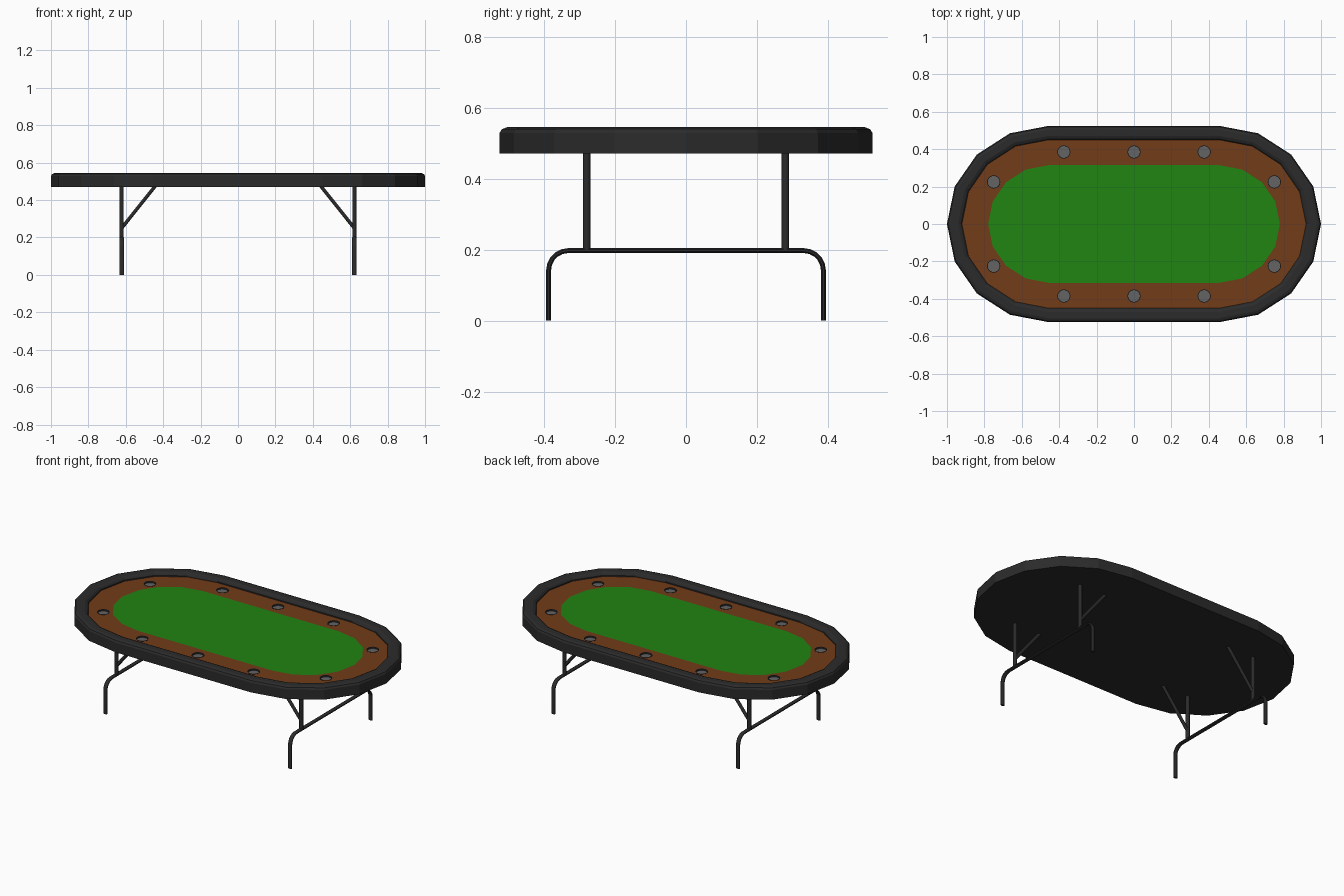
import bpy, bmesh, math
from mathutils import Vector

if "Cube" in bpy.data.objects:
    bpy.data.objects.remove(bpy.data.objects["Cube"])

CX = 0.455  # centre of each rounded end


def mat(name, c):
    m = bpy.data.materials.new(name)
    m.diffuse_color = (*c, 1)
    m.use_nodes = True
    m.node_tree.nodes["Principled BSDF"].inputs["Base Color"].default_value = m.diffuse_color
    return m


BLACK = mat("black_vinyl", (0.024, 0.024, 0.024))
METAL = mat("dark_metal", (0.024, 0.024, 0.024))
WOOD = mat("brown_wood", (0.17, 0.045, 0.009))
FELT = mat("green_felt", (0.015, 0.23, 0.006))
GREY = mat("grey_cup", (0.125, 0.125, 0.125))


def finish(name, bm, material):
    bmesh.ops.recalc_face_normals(bm, faces=bm.faces)
    me = bpy.data.meshes.new(name)
    bm.to_mesh(me)
    bm.free()
    ob = bpy.data.objects.new(name, me)
    bpy.context.collection.objects.link(ob)
    if material:
        me.materials.append(material)
    return ob


def oval(rx, ry, z):
    """Stadium outline with 8 segments per rounded end."""
    pts = []
    for side in (1, -1):
        for i in range(9):
            a = math.radians(-90 + 22.5 * i)
            pts.append((side * (CX + rx * math.cos(a)), side * ry * math.sin(a), z))
    return pts


def loft(name, loops, material, caps=(False, False), closed=False):
    bm = bmesh.new()
    rows = [[bm.verts.new(p) for p in lp] for lp in loops]
    n = len(rows[0])
    pairs = list(zip(rows, rows[1:])) + ([(rows[-1], rows[0])] if closed else [])
    for a, b in pairs:
        for i in range(n):
            j = (i + 1) % n
            bm.faces.new((a[i], a[j], b[j], b[i]))
    if caps[0]:
        bm.faces.new(rows[0][::-1])
    if caps[1]:
        bm.faces.new(rows[-1])
    return finish(name, bm, material)


# padded rail with closed underside
rail = [(0.545, 0.525, 0.47), (0.545, 0.525, 0.529), (0.539, 0.519, 0.539),
        (0.524, 0.504, 0.545), (0.487, 0.471, 0.545), (0.473, 0.457, 0.539),
        (0.465, 0.45, 0.529), (0.465, 0.45, 0.50)]
loft("padded_rail", [oval(*p) for p in rail], BLACK, caps=(True, True))

# wooden track around the felt
T = 0.522
track = loft("wooden_track", [oval(0.465, 0.45, T), oval(0.325, 0.315, T),
                              oval(0.325, 0.315, 0.502), oval(0.465, 0.45, 0.502)],
             WOOD, closed=True)

# felt playing surface
loft("felt_surface", [oval(0.325, 0.315, 0.502), oval(0.325, 0.315, T)], FELT, caps=(True, True))

# cup holders: holes in the track, each lined by a shallow cup
spots = [(x, s * 0.385) for x in (-0.375, 0, 0.375) for s in (-1, 1)]
spots += [(x, s * 0.225) for x in (-0.75, 0.75) for s in (-1, 1)]


def circle(c, r, z, n=16):
    return [(c[0] + r * math.cos(2 * math.pi * i / n),
             c[1] + r * math.sin(2 * math.pi * i / n), z) for i in range(n)]


cut = bmesh.new()
for c in spots:
    loft("cup_rim", [circle(c, 0.036, T - 0.012), circle(c, 0.036, T + 0.001),
                     circle(c, 0.032, T + 0.001), circle(c, 0.032, T - 0.012)], BLACK)
    loft("cup_floor", [circle(c, 0.032, T - 0.018), circle(c, 0.032, T - 0.008)],
         GREY, caps=(True, True))
    rows = [[cut.verts.new(p) for p in circle(c, 0.0355, z)] for z in (0.48, 0.56)]
    for i in range(16):
        j = (i + 1) % 16
        cut.faces.new((rows[0][i], rows[0][j], rows[1][j], rows[1][i]))
    cut.faces.new(rows[0][::-1])
    cut.faces.new(rows[1])
cutter = finish("cup_cutter", cut, None)
mod = track.modifiers.new("cup_holes", "BOOLEAN")
mod.operation = "DIFFERENCE"
mod.solver = "EXACT"
mod.object = cutter
# bake the holes, then discard the cutter
dg = bpy.context.evaluated_depsgraph_get()
baked = bpy.data.meshes.new_from_object(track.evaluated_get(dg))
track.modifiers.clear()
track.data = baked
bpy.data.objects.remove(cutter)


def tube(name, path, width, depth, n=8):
    """Sweep an oval section; width lies across the path plane."""
    path = [Vector(p) for p in path]
    across = Vector((1, 0, 0)) if all(abs(p.x - path[0].x) < 1e-5 for p in path) else Vector((0, 1, 0))
    loops = []
    for i, p in enumerate(path):
        d = (path[min(i + 1, len(path) - 1)] - path[max(i - 1, 0)]).normalized()
        side = d.cross(across)
        ring = []
        for k in range(n):
            a = 2 * math.pi * (k + 0.5) / n
            ring.append(p + across * width * math.cos(a) + side * depth * math.sin(a))
        loops.append(ring)
    ob = loft(name, loops, METAL, caps=(True, True))
    ob.data.shade_smooth()
    bpy.context.view_layer.objects.active = ob
    ob.select_set(True)
    bpy.ops.object.shade_smooth_by_angle(angle=math.radians(50))
    ob.select_set(False)


# folding legs: bent foot frame, uprights and diagonal braces
for s in (-1, 1):
    x = s * 0.622
    half = [(0.387, 0.0)]
    for i in range(6):
        a = math.radians(18 * i)
        half.append((0.332 + 0.055 * math.cos(a), 0.142 + 0.055 * math.sin(a)))
    path = [(x, y, z) for y, z in half] + [(x, -y, z) for y, z in half[::-1]]
    tube("foot_frame", path, 0.013, 0.0075)
    for y in (-0.28, 0.28):
        tube("upright", [(x, y, 0.195), (x, y, 0.475)], 0.012, 0.0115)
        tube("brace", [(x, y, 0.25), (s * 0.44, y, 0.478)], 0.010, 0.010)
